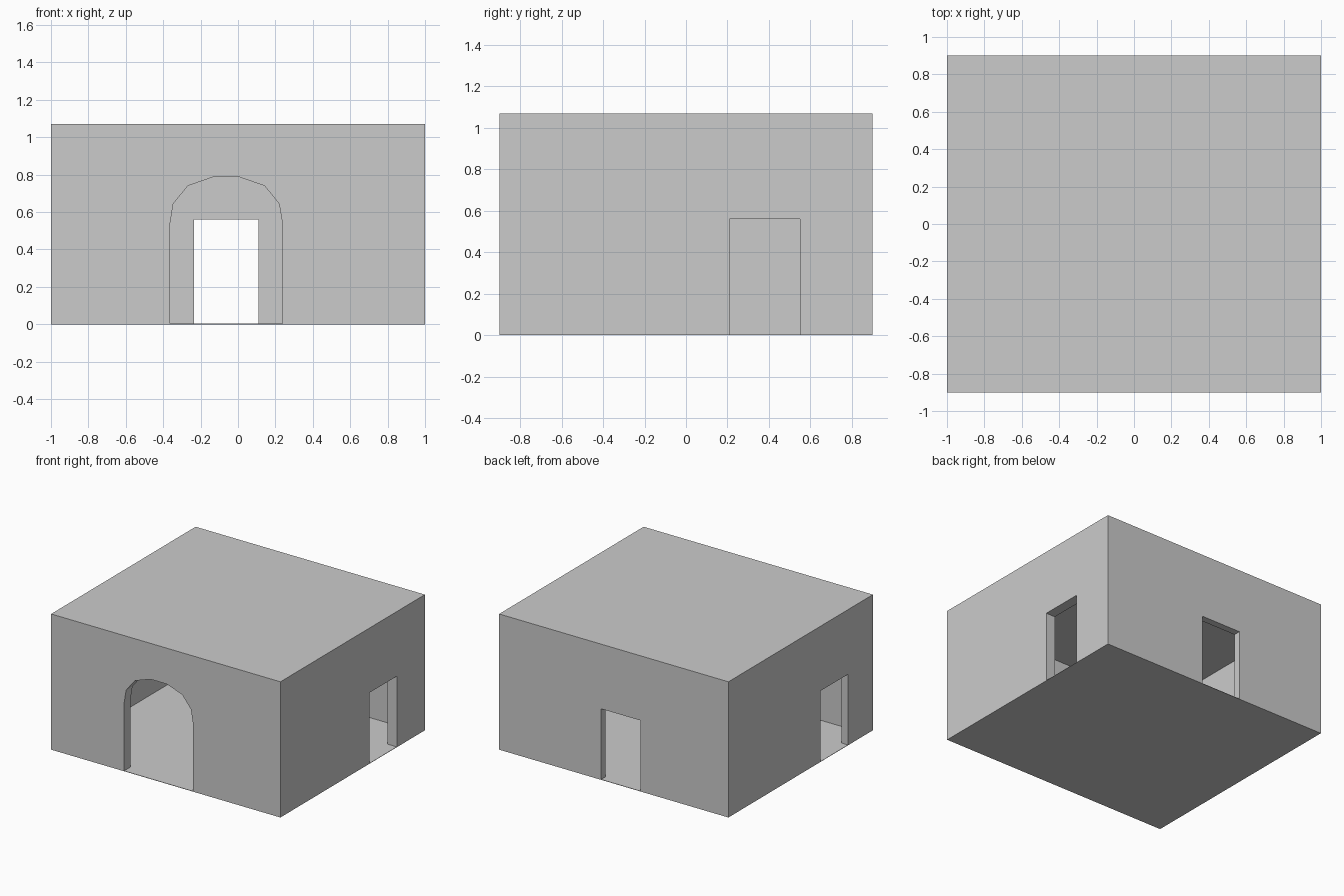
import bpy
import bmesh
from mathutils import Vector

cube = bpy.data.objects.get("Cube")
if cube:
    bpy.data.objects.remove(cube, do_unlink=True)

# One plain colour for the whole building
grey = bpy.data.materials.new("plain_grey")
grey.use_nodes = True
colour = (0.6, 0.6, 0.6, 1)
grey.diffuse_color = colour
grey.node_tree.nodes["Principled BSDF"].inputs["Base Color"].default_value = colour

HALF_X, HALF_Y, HEIGHT = 1.0, 0.9, 1.07
THICK, THIN = 0.08, 0.055            # front/right walls, back/left walls
FLOOR, CEILING = 0.003, 0.98
DOOR_TOP = 0.56


def extrude_profile(name, points, to_world, near, far):
    """Solid made by sweeping an outline from depth near to depth far."""
    bm = bmesh.new()
    face = bm.faces.new([bm.verts.new(to_world(u, z, near)) for u, z in points])
    step = Vector(to_world(0, 0, far)) - Vector(to_world(0, 0, near))
    swept = bmesh.ops.extrude_face_region(bm, geom=[face])["geom"]
    moved = [g for g in swept if isinstance(g, bmesh.types.BMVert)]
    bmesh.ops.translate(bm, verts=moved, vec=step)
    bmesh.ops.recalc_face_normals(bm, faces=bm.faces[:])
    mesh = bpy.data.meshes.new(name)
    bm.to_mesh(mesh)
    bm.free()
    mesh.materials.append(grey)
    obj = bpy.data.objects.new(name, mesh)
    bpy.context.collection.objects.link(obj)
    return obj


def along_x(u, z, depth):
    return (u, depth, z)


def along_y(u, z, depth):
    return (depth, u, z)


def rect(u0, u1, z0, z1):
    return [(u0, z0), (u1, z0), (u1, z1), (u0, z1)]


def wall_outline(u0, u1, opening):
    """Wall outline that runs around an opening reaching the floor."""
    return [(u0, FLOOR)] + opening + [(u1, FLOOR), (u1, CEILING), (u0, CEILING)]


def doorway(u0, u1):
    return [(u0, FLOOR), (u0, DOOR_TOP), (u1, DOOR_TOP), (u1, FLOOR)]


# Arch outline, mirrored about its centre line
ARCH_X = -0.063
half_arch = [(0.30, FLOOR), (0.30, 0.54), (0.283, 0.644), (0.205, 0.74), (0.07, 0.787)]
arch = [(ARCH_X - w, z) for w, z in half_arch]
arch += [(ARCH_X + w, z) for w, z in reversed(half_arch)]

# Floor and roof slabs
slab = rect(-HALF_X, HALF_X, 0, FLOOR)
extrude_profile("floor", slab, along_x, -HALF_Y, HALF_Y)
slab = rect(-HALF_X, HALF_X, CEILING, HEIGHT)
extrude_profile("roof", slab, along_x, -HALF_Y, HALF_Y)

# Front and back walls span the full width
extrude_profile("front_wall", wall_outline(-HALF_X, HALF_X, arch),
                along_x, -HALF_Y, -HALF_Y + THICK)
extrude_profile("back_wall", wall_outline(-HALF_X, HALF_X, doorway(-0.235, 0.11)),
                along_x, HALF_Y - THIN, HALF_Y)

# Side walls fit between them
y0, y1 = -HALF_Y + THICK, HALF_Y - THIN
extrude_profile("left_wall", wall_outline(y0, y1, doorway(0.21, 0.55)),
                along_y, HALF_X - THICK, HALF_X)
extrude_profile("right_wall", wall_outline(y0, y1, doorway(-0.59, -0.245)),
                along_y, -HALF_X, -HALF_X + THIN)
